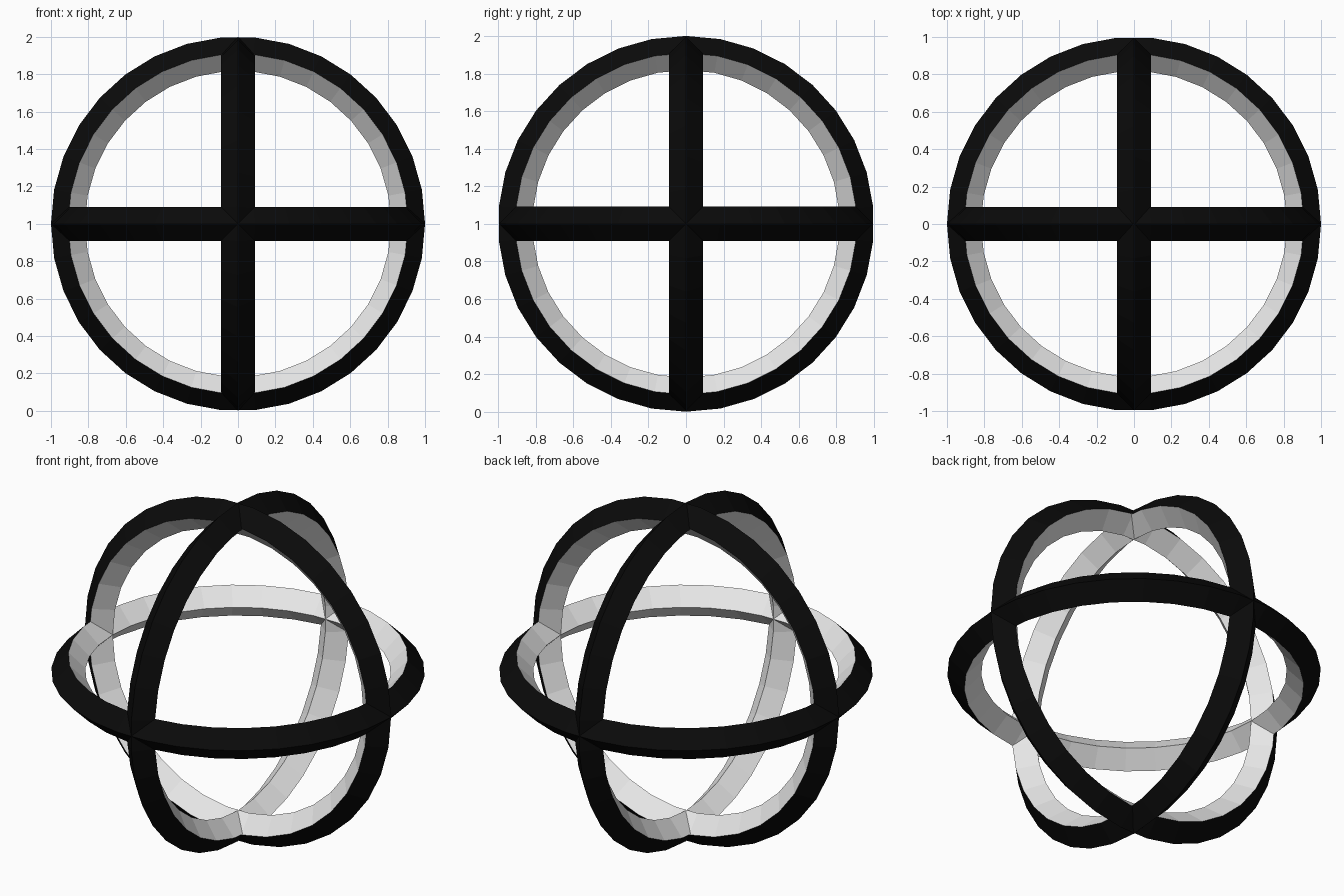
import bpy
import math

if "Cube" in bpy.data.objects:
    bpy.data.objects.remove(bpy.data.objects["Cube"])

MAJOR, MINOR = 0.909, 0.091     # ring centreline radius and half thickness
SEGMENTS = 34


def flat_colour(name, value):
    mat = bpy.data.materials.new(name)
    mat.diffuse_color = (value, value, value, 1.0)
    mat.use_nodes = True
    mat.node_tree.nodes["Principled BSDF"].inputs["Base Color"].default_value = mat.diffuse_color
    return mat


black = flat_colour("black", 0.003)
white = flat_colour("white", 0.8)


def ring(name, rotation):
    """Diamond-section ring, black on the outer faces and white on the inner."""
    bpy.ops.mesh.primitive_torus_add(
        major_segments=SEGMENTS, minor_segments=4,
        major_radius=MAJOR, minor_radius=MINOR,
        location=(0, 0, 1), rotation=rotation)
    obj = bpy.context.object
    obj.name = name
    obj.data.materials.append(black)
    obj.data.materials.append(white)
    for face in obj.data.polygons:
        face.use_smooth = False
        # inner faces have normals pointing towards the ring axis
        inward = face.normal.x * face.center.x + face.normal.y * face.center.y < 0
        face.material_index = 1 if inward else 0
    return obj


# Three rings crossing at right angles
quarter = math.pi / 2
ring("horizontal_ring", (0, 0, 0))
ring("front_facing_ring", (quarter, 0, 0))
ring("side_facing_ring", (0, quarter, 0))
